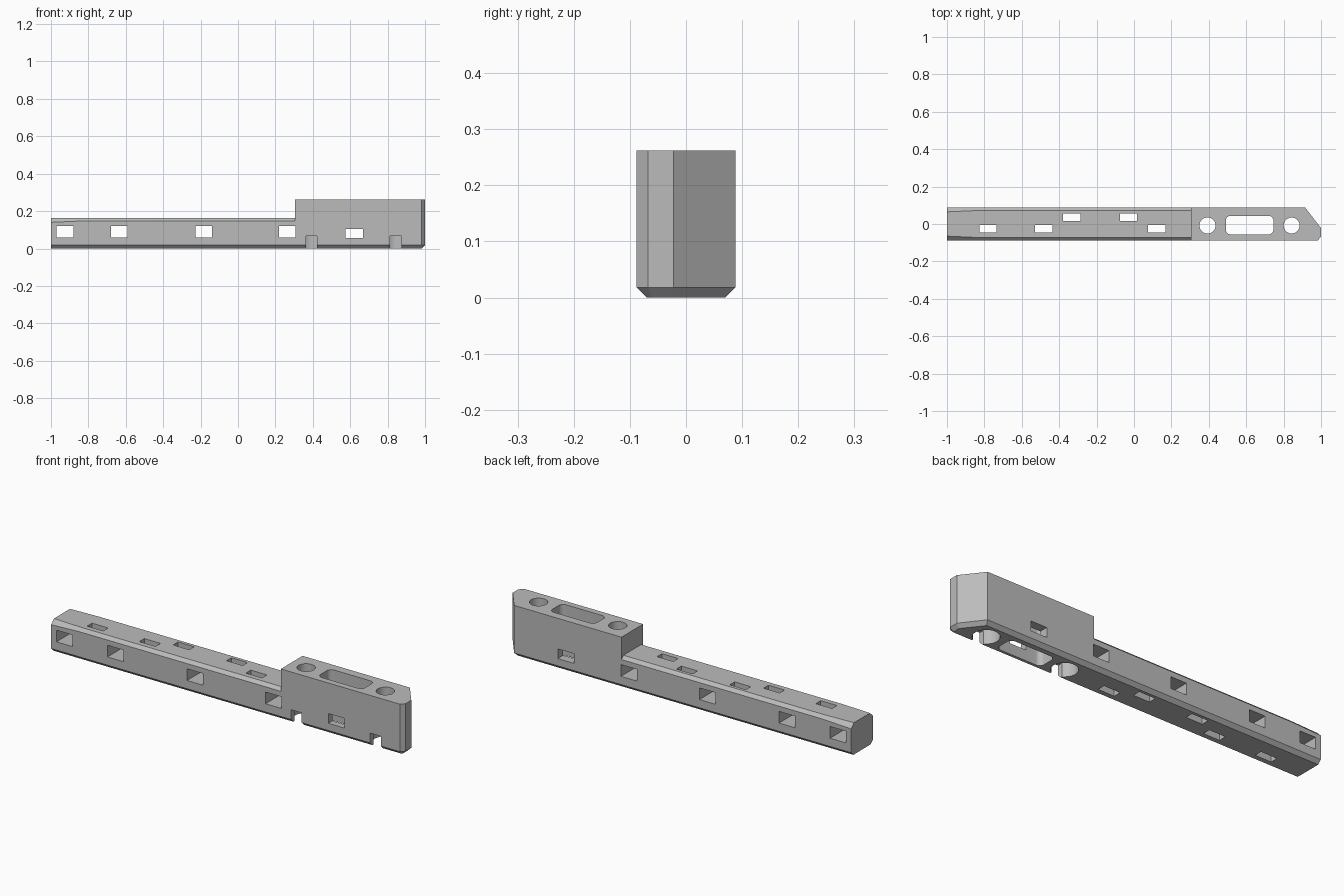
import bpy, bmesh
from math import cos, sin, pi, radians

cube = bpy.data.objects.get("Cube")
if cube:
    bpy.data.objects.remove(cube, do_unlink=True)

grey = bpy.data.materials.new("plain grey")
grey.use_nodes = True
colour = (0.5, 0.5, 0.5, 1)
grey.diffuse_color = colour
grey.node_tree.nodes["Principled BSDF"].inputs["Base Color"].default_value = colour


def loft(name, rings):
    """Closed solid through rings that have equal point counts."""
    bm = bmesh.new()
    loops = [[bm.verts.new(p) for p in ring] for ring in rings]
    for a, b in zip(loops, loops[1:]):
        for i in range(len(a)):
            j = (i + 1) % len(a)
            bm.faces.new((a[i], a[j], b[j], b[i]))
    bm.faces.new(loops[0][::-1])
    bm.faces.new(loops[-1])
    bmesh.ops.recalc_face_normals(bm, faces=bm.faces)
    mesh = bpy.data.meshes.new(name)
    bm.to_mesh(mesh)
    bm.free()
    mesh.materials.append(grey)
    ob = bpy.data.objects.new(name, mesh)
    bpy.context.collection.objects.link(ob)
    return ob


def prism(outline, z0, z1):
    return loft("cutter", [[(x, y, z) for x, y in outline] for z in (z0, z1)])


def box(x0, x1, y0, y1, z0, z1):
    return prism([(x0, y0), (x1, y0), (x1, y1), (x0, y1)], z0, z1)


def rounded(cx, cy, hx, hy, r, steps=8):
    """Rounded rectangle outline; a circle when both half sizes equal r."""
    pts = []
    for k, (sx, sy) in enumerate([(1, 1), (-1, 1), (-1, -1), (1, -1)]):
        for i in range(steps + 1):
            if hx == r and hy == r and i == steps:
                continue
            a = pi / 2 * (k + i / steps)
            pts.append((cx + sx * (hx - r) + r * cos(a),
                        cy + sy * (hy - r) + r * sin(a)))
    return pts


# Full-height body with bevelled underside
W = 0.088
foot = [(-1, -0.07), (0.974, -0.07), (0.982, -0.061),
        (0.982, -0.028), (0.906, 0.07), (-1, 0.07)]
plan = [(-1, -W), (0.982, -W), (1, -0.068), (1, -0.022), (0.915, W), (-1, W)]
body = loft("mounting_rail", [[(x, y, 0) for x, y in foot],
                              [(x, y, 0.018) for x, y in plan],
                              [(x, y, 0.262) for x, y in plan]])


def step_ring(x, c):
    """Space above the low bar, leaving chamfers of size c."""
    top, out = 0.163, 0.012
    return [(x, -W - out, top - c - out), (x, -W + c, top), (x, W - c, top),
            (x, W + out, top - c - out), (x, W + out, 0.3), (x, -W - out, 0.3)]


cutters = [loft("cutter", [step_ring(-1.02, 0.024), step_ring(-0.84, 0.016),
                           step_ring(0.305, 0.016)])]

# Windows through the sides
for x in (-0.925, -0.635, -0.183, 0.263):
    cutters.append(box(x - 0.045, x + 0.045, -0.2, 0.2, 0.06, 0.12))
cutters.append(box(0.575, 0.667, -0.2, 0.2, 0.055, 0.105))

# Slots through the top of the bar
for x, y in ((-0.78, -0.025), (-0.483, -0.025), (-0.333, 0.035),
             (-0.03, 0.035), (0.122, -0.025)):
    cutters.append(box(x - 0.046, x + 0.046, y - 0.02, y + 0.02, -0.1, 0.2))

# Central rounded pocket through the block
cutters.append(prism(rounded(0.618, -0.006, 0.127, 0.05, 0.026), -0.1, 0.4))

# Screw holes with wide recesses below, each open to the front by a notch
for x in (0.393, 0.843):
    cutters.append(prism(rounded(x, -0.008, 0.043, 0.043, 0.043), -0.1, 0.4))
    cutters.append(prism(rounded(x, -0.008, 0.062, 0.062, 0.062), -0.1, 0.07))
    cutters.append(box(x - 0.03, x + 0.03, -0.2, -0.008, -0.1, 0.068))

bpy.context.view_layer.objects.active = body
body.select_set(True)
for cutter in cutters:
    cutter.hide_render = True
    mod = body.modifiers.new("cut", 'BOOLEAN')
    mod.operation = 'DIFFERENCE'
    mod.solver = 'EXACT'
    mod.object = cutter
    bpy.ops.object.modifier_apply(modifier=mod.name)
    bpy.data.objects.remove(cutter, do_unlink=True)

bpy.ops.object.shade_smooth_by_angle(angle=radians(20))
